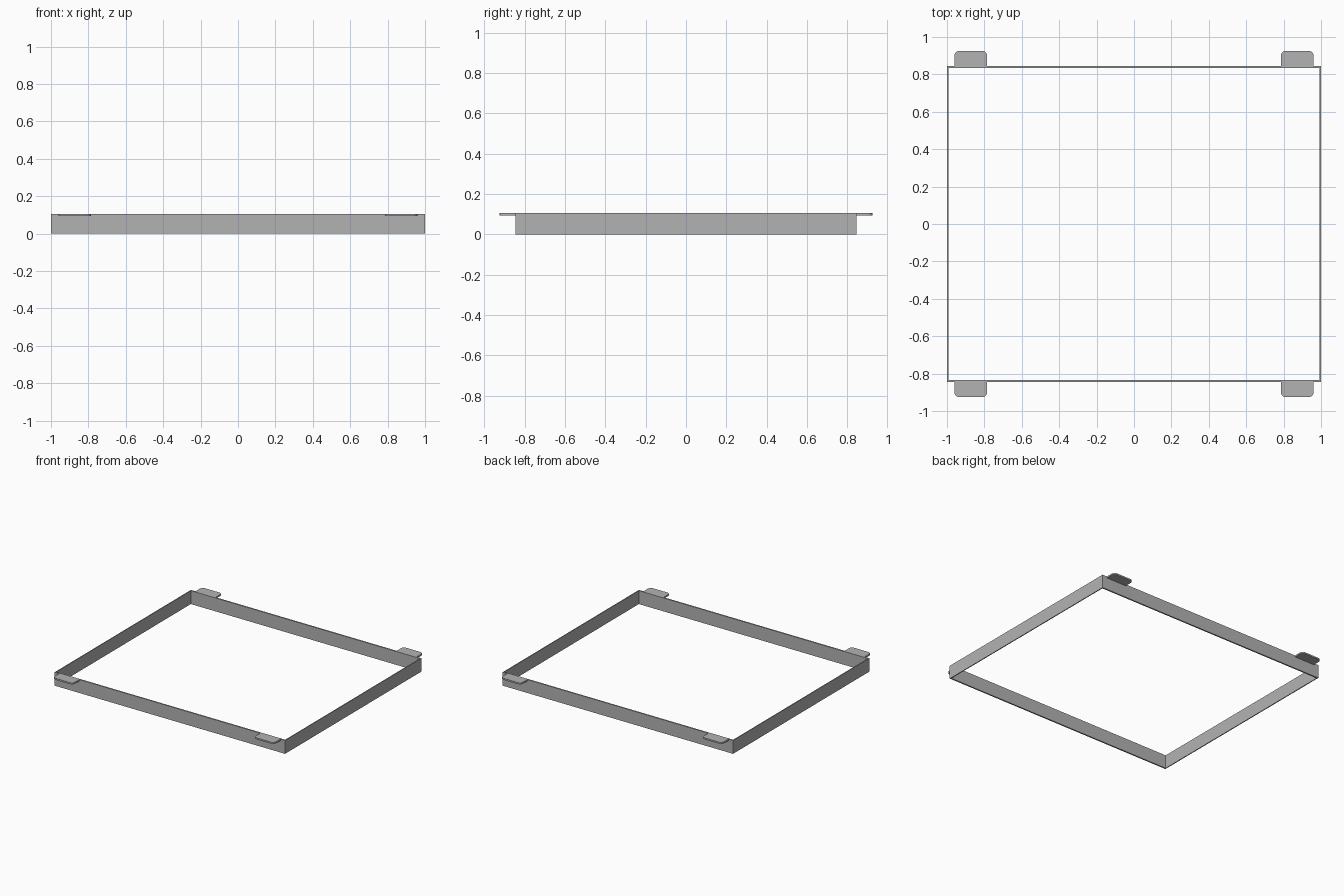
import bpy
import bmesh
from math import cos, sin, pi

cube = bpy.data.objects.get("Cube")
if cube:
    bpy.data.objects.remove(cube, do_unlink=True)

HALF_X, HALF_Y, HEIGHT = 1.0, 0.845, 0.105
SIDE_WALL, END_WALL = 0.007, 0.011
TAB_IN, TAB_OUT, TAB_REACH = 0.785, 0.96, 0.925
TAB_THICK, RADIUS, STEPS = 0.012, 0.025, 6

grey = bpy.data.materials.new("plain grey")
grey.use_nodes = True
colour = (0.45, 0.45, 0.45, 1)
grey.diffuse_color = colour
grey.node_tree.nodes["Principled BSDF"].inputs["Base Color"].default_value = colour


def add_object(name, bm):
    bmesh.ops.recalc_face_normals(bm, faces=bm.faces)
    mesh = bpy.data.meshes.new(name)
    bm.to_mesh(mesh)
    bm.free()
    mesh.materials.append(grey)
    obj = bpy.data.objects.new(name, mesh)
    bpy.context.collection.objects.link(obj)


def extrude_up(bm, faces, height):
    result = bmesh.ops.extrude_face_region(bm, geom=faces)
    verts = [g for g in result["geom"] if isinstance(g, bmesh.types.BMVert)]
    bmesh.ops.translate(bm, verts=verts, vec=(0, 0, height))


# Thin rectangular frame, open at top and bottom
def build_frame():
    bm = bmesh.new()
    corners = [(-1, -1), (1, -1), (1, 1), (-1, 1)]
    outer = [bm.verts.new((sx * HALF_X, sy * HALF_Y, 0)) for sx, sy in corners]
    inner = [bm.verts.new((sx * (HALF_X - SIDE_WALL), sy * (HALF_Y - END_WALL), 0))
             for sx, sy in corners]
    faces = []
    for i in range(4):
        j = (i + 1) % 4
        faces.append(bm.faces.new((outer[i], outer[j], inner[j], inner[i])))
    extrude_up(bm, faces, HEIGHT)
    add_object("frame", bm)


# Mounting tab with rounded outer corners, flush with the frame top
def build_tab(name, sx, sy):
    bm = bmesh.new()
    outline = [(TAB_IN, HALF_Y), (TAB_OUT, HALF_Y)]
    for cx, start in ((TAB_OUT - RADIUS, 0), (TAB_IN + RADIUS, pi / 2)):
        for k in range(STEPS + 1):
            a = start + k * pi / 2 / STEPS
            outline.append((cx + RADIUS * cos(a), TAB_REACH - RADIUS + RADIUS * sin(a)))
    face = bm.faces.new([bm.verts.new((sx * x, sy * y, HEIGHT - TAB_THICK))
                         for x, y in outline])
    extrude_up(bm, [face], TAB_THICK)
    add_object(name, bm)


build_frame()
for sx, side in ((1, "left"), (-1, "right")):
    for sy, end in ((-1, "front"), (1, "back")):
        build_tab(f"{end}_{side}_tab", sx, sy)
